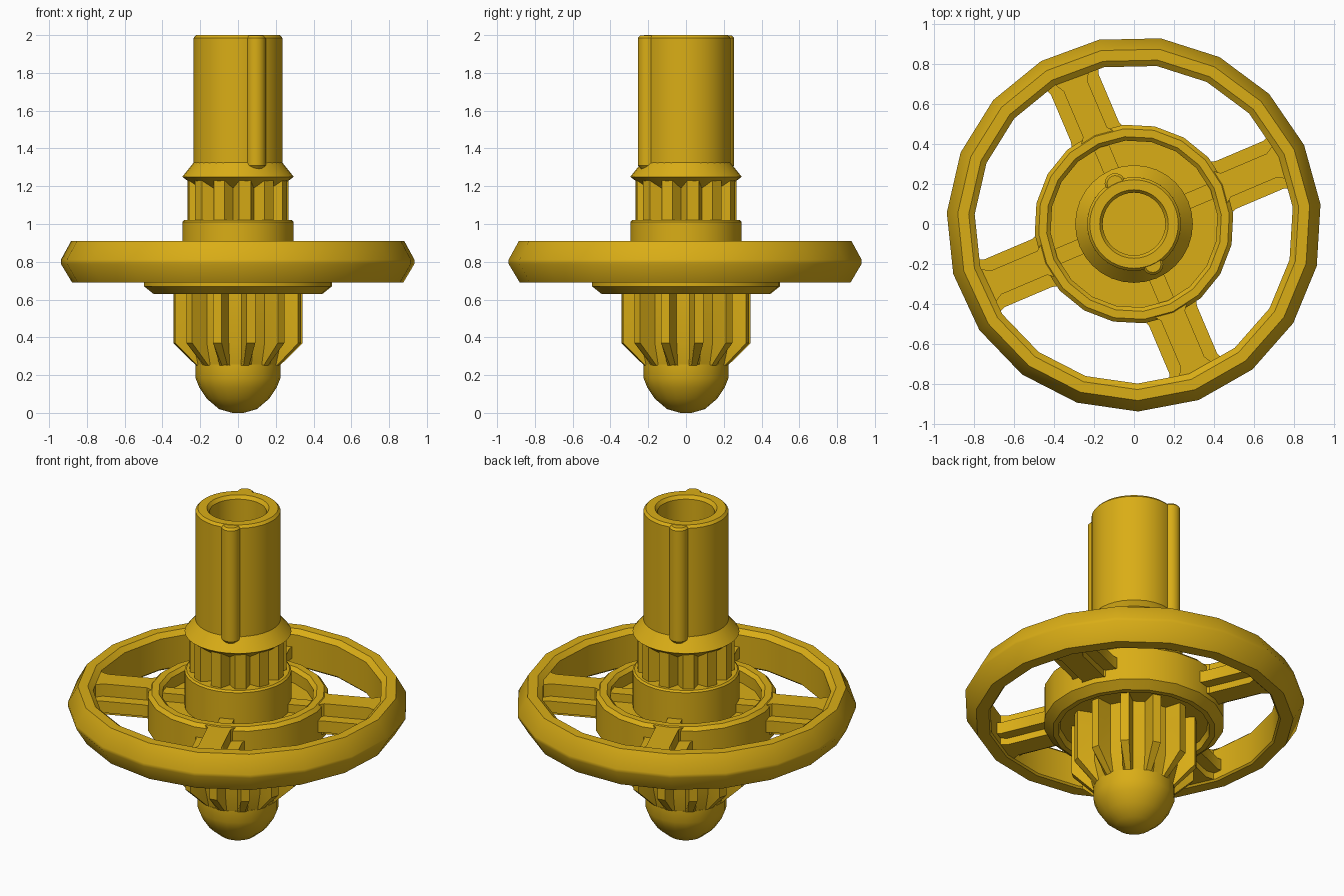
import bpy, bmesh, math
from math import cos, sin, radians

if "Cube" in bpy.data.objects:
    bpy.data.objects.remove(bpy.data.objects["Cube"])

gold = bpy.data.materials.new("golden_yellow")
gold.diffuse_color = (0.70, 0.42, 0.008, 1)
gold.use_nodes = True
gold.node_tree.nodes["Principled BSDF"].inputs["Base Color"].default_value = gold.diffuse_color


def finish(name, bm, angle=32):
    bmesh.ops.remove_doubles(bm, verts=bm.verts, dist=1e-5)
    bmesh.ops.recalc_face_normals(bm, faces=bm.faces)
    mesh = bpy.data.meshes.new(name)
    bm.to_mesh(mesh)
    bm.free()
    mesh.materials.append(gold)
    for p in mesh.polygons:
        p.use_smooth = True
    mesh.set_sharp_from_angle(angle=radians(angle))
    ob = bpy.data.objects.new(name, mesh)
    bpy.context.collection.objects.link(ob)
    return ob


def loft(name, rings, caps=True, closed=False):
    """Skin a stack of equal-length point loops."""
    bm = bmesh.new()
    loops = [[bm.verts.new(p) for p in ring] for ring in rings]
    n = len(loops[0])
    pairs = list(zip(loops, loops[1:]))
    if closed:
        pairs.append((loops[-1], loops[0]))
    for a, b in pairs:
        for i in range(n):
            j = (i + 1) % n
            bm.faces.new((a[i], a[j], b[j], b[i]))
    if caps and not closed:
        bm.faces.new(loops[0])
        bm.faces.new(loops[-1])
    return finish(name, bm)


def lathe(name, profile, sides, phase=0, closed=False):
    rings = [[(r * cos(radians(phase) + math.tau * i / sides),
               r * sin(radians(phase) + math.tau * i / sides), z)
              for i in range(sides)] for r, z in profile]
    return loft(name, rings, closed=closed)


def gear(name, teeth, root, tip, levels, phase, shape):
    """Toothed column; levels are (z, largest radius); shape gives tooth angles."""
    rings = []
    for z, limit in levels:
        ring = []
        for k in range(teeth):
            for f, at_tip in shape:
                a = radians(phase) + math.tau * (k + f) / teeth
                r = min(limit, tip if at_tip else root)
                ring.append((r * cos(a), r * sin(a), z))
        rings.append(ring)
    return loft(name, rings)


def bar(name, outline, z0, z1, deg):
    """Radial bar from (radius, half width) points, mirrored across its axis."""
    pts = outline + [(r, -w) for r, w in reversed(outline)]
    c, s = cos(radians(deg)), sin(radians(deg))
    return loft(name, [[(r * c - w * s, r * s + w * c, z) for r, w in pts]
                       for z in (z0, z1)])


# Large faceted wheel rim
lathe("wheel_rim", [(0.80, 0.70), (0.81, 0.69), (0.88, 0.69), (0.94, 0.79),
                    (0.94, 0.81), (0.885, 0.91), (0.83, 0.91), (0.80, 0.885)],
      19, 6, True)

# Dished hub with raised edge, floor and hollow underside
lathe("hub", [(0.20, 0.67), (0.41, 0.67), (0.42, 0.63), (0.45, 0.63),
              (0.50, 0.67), (0.50, 0.87), (0.48, 0.89), (0.44, 0.89),
              (0.42, 0.87), (0.42, 0.80), (0.20, 0.80)], 20, 6, True)

# Four cross-section spokes with small ribs inside the hub
for k in range(4):
    a = 23 + 90 * k
    bar(f"spoke_rib_{k + 1}", [(0.44, 0.11), (0.50, 0.065), (0.75, 0.065),
                               (0.81, 0.10)], 0.70, 0.885, a)
    bar(f"spoke_flange_{k + 1}", [(0.44, 0.15), (0.50, 0.13), (0.76, 0.13),
                                  (0.81, 0.15)], 0.74, 0.81, a)
    bar(f"hub_rib_{k + 1}", [(0.25, 0.04), (0.44, 0.04)], 0.78, 0.85, a)

# Lower toothed column with tapered tooth ends
gear("lower_gear", 12, 0.25, 0.345, [(0.25, 0.222), (0.37, 0.345), (0.68, 0.345)],
     11.5, [(-0.24, 0), (-0.13, 1), (0.13, 1), (0.24, 0)])

# Rounded tip
lathe("round_tip", [(0.03, 0.0), (0.10, 0.02), (0.165, 0.075), (0.205, 0.135),
                    (0.225, 0.185), (0.225, 0.255)], 20)

# Collar above the hub
lathe("collar", [(0.295, 0.75), (0.295, 1.01), (0.285, 1.02)], 32)

# Upper fluted neck
gear("fluted_neck", 12, 0.215, 0.268, [(1.0, 1), (1.25, 1)], 8,
     [(-0.22, 1), (0.22, 1), (0.5, 0)])

# Flared ring over the neck
lathe("flared_ring", [(0.19, 1.17), (0.295, 1.25), (0.235, 1.325)], 32)

# Hollow handle tube
lathe("handle_tube", [(0.235, 1.30), (0.235, 1.985), (0.222, 2.0), (0.172, 2.0),
                      (0.157, 1.98), (0.157, 1.45)], 36)

# Two opposite key ridges on the tube
for k, sign in enumerate((1, -1)):
    cx, cy = 0.095 * sign, -0.203 * sign
    rings = [[(cx + r * cos(math.tau * i / 16), cy + r * sin(math.tau * i / 16), z)
              for i in range(16)]
             for r, z in ((0.03, 1.285), (0.052, 1.31), (0.052, 1.985), (0.040, 1.998))]
    ridge = loft(f"key_ridge_{k + 1}", rings)
